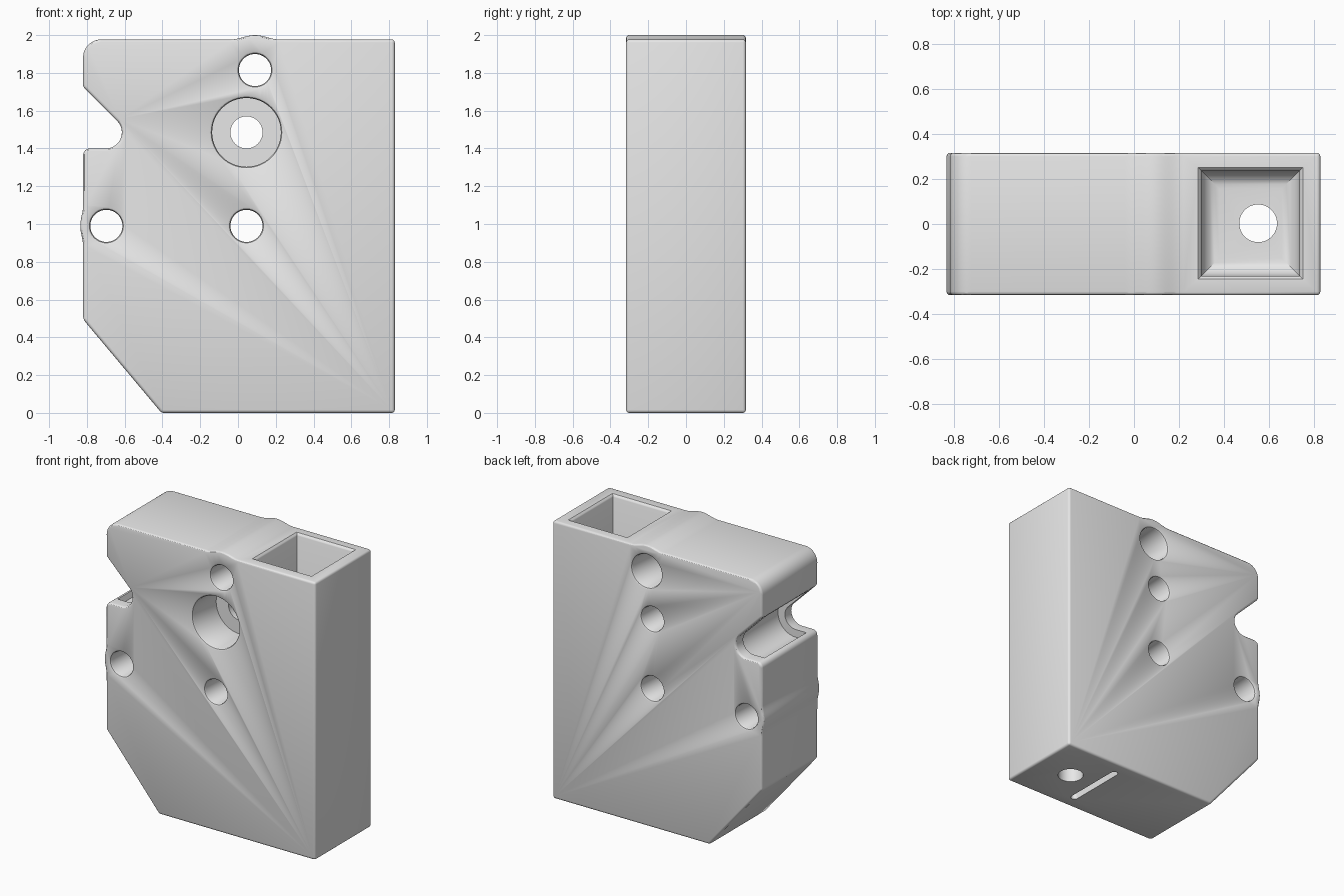
import bpy, bmesh, math

if "Cube" in bpy.data.objects:
    bpy.data.objects.remove(bpy.data.objects["Cube"])

HALF = 0.317          # half thickness of the block
grey = bpy.data.materials.new("light grey")
grey.diffuse_color = (0.8, 0.8, 0.8, 1)
grey.use_nodes = True
grey.node_tree.nodes["Principled BSDF"].inputs["Base Color"].default_value = grey.diffuse_color


def loft(name, rings):
    """Closed solid through a list of equal-length point rings."""
    bm = bmesh.new()
    vs = [[bm.verts.new(p) for p in ring] for ring in rings]
    n = len(vs[0])
    for a, b in zip(vs, vs[1:]):
        for i in range(n):
            j = (i + 1) % n
            bm.faces.new((a[i], a[j], b[j], b[i]))
    bm.faces.new(vs[0])
    bm.faces.new(vs[-1])
    bmesh.ops.recalc_face_normals(bm, faces=bm.faces)
    me = bpy.data.meshes.new(name)
    bm.to_mesh(me)
    bm.free()
    ob = bpy.data.objects.new(name, me)
    bpy.context.collection.objects.link(ob)
    me.materials.append(grey)
    return ob


def arc(cx, cz, r, a0, a1, n):
    out = []
    for i in range(n + 1):
        a = math.radians(a0 + (a1 - a0) * i / n)
        out.append((cx + r * math.cos(a), cz + r * math.sin(a)))
    return out


def slab(name, pts, y0, y1):
    return loft(name, [[(x, y, z) for x, z in pts] for y in (y0, y1)])


def turned(name, x, z, steps):
    """Round cutter along y, steps are (y, radius)."""
    return loft(name, [[(px, y, pz) for px, pz in arc(x, z, r, 0, 352.5, 47)]
                       for y, r in steps])


def wave(t):
    return 0.5 + 0.5 * math.cos(math.pi * t)


# Body outline with the two swellings beside the holes and the side notch
outline = [(0.83, 0), (0.83, 1.977)]
outline += [(0.09 - 0.13 * i / 8, 1.977 + 0.023 * wave(i / 8)) for i in range(-8, 9)]
outline += arc(-0.725, 1.882, 0.095, 90, 180, 12)
outline += [(-0.82, 1.725)]
outline += arc(-0.70, 1.485, 0.085, 45, -90, 18)
outline += arc(-0.785, 1.365, 0.035, 90, 180, 6)
outline += [(-0.82 - 0.015 * wave(i / 8), 0.99 - 0.11 * i / 8) for i in range(-8, 9)]
outline += [(-0.82, 0.495), (-0.405, 0)]
body = slab("block_body", outline, -HALF, HALF)
bev = body.modifiers.new("soft edges", 'BEVEL')
bev.width = 0.016
bev.segments = 3
bev.limit_method = 'ANGLE'
bev.angle_limit = math.radians(28)

# Cross holes with softened rims, optionally counterbored at one end
cutters = []


def hole(name, x, z, front=0.085, back=0.085, step=None):
    r = [(-HALF - 0.02, front + 0.014), (-HALF, front + 0.014),
         (-HALF + 0.005, front + 0.005), (-HALF + 0.014, front)]
    if step is not None:
        r += [(step, front), (step, back)]
    r += [(HALF - 0.014, back), (HALF - 0.005, back + 0.005),
          (HALF, back + 0.014), (HALF + 0.02, back + 0.014)]
    cutters.append(turned(name, x, z, r))


hole("top_hole", 0.09, 1.815, back=0.115, step=0.05)
hole("counterbored_hole", 0.045, 1.485, front=0.182, step=-0.05)
hole("middle_hole", 0.045, 0.99)
hole("side_hole", -0.697, 0.99)

# Deep square well from the top with a filleted floor
floor, fil = 0.6, 0.08
levels = [(2.02, 0.014), (1.977, 0.014), (1.968, 0.004), (1.96, 0)]
for i in range(7):
    a = math.radians(15 * i)
    levels.append((floor + fil * (1 - math.sin(a)), -fil * (1 - math.cos(a))))
cutters.append(loft("well", [
    [(0.30 - e, -0.232 - e, z), (0.738 + e, -0.232 - e, z),
     (0.738 + e, 0.237 + e, z), (0.30 - e, 0.237 + e, z)] for z, e in levels]))

# Drain from the well floor through the base
cutters.append(loft("drain", [[(x, y, z) for x, y in arc(0.553, 0.003, 0.084, 0, 352.5, 47)]
                              for z in (-0.05, floor + 0.03)]))

# Rounded slot in the base
ends = arc(0.345, 0.205, 0.025, 0, 180, 10) + arc(0.345, -0.205, 0.025, 180, 360, 10)
cutters.append(loft("base_slot", [[(x, y, z) for x, y in ends] for z in (-0.05, 0.25)]))

# Recess inside the side notch, leaving a wall on both faces
recess = [(-0.80, 1.69), (-0.79, 1.72), (-0.76, 1.743)]
recess += arc(-0.70, 1.485, 0.14, 45, -90, 16)
recess += [(-0.77, 1.36), (-0.79, 1.42)]
cutters.append(slab("notch_recess", recess, -0.235, 0.235))

for c in cutters:
    m = body.modifiers.new(c.name, 'BOOLEAN')
    m.object = c
    m.operation = 'DIFFERENCE'
    m.solver = 'EXACT'

# Bake the cuts and clear the helpers
bpy.context.view_layer.update()
dg = bpy.context.evaluated_depsgraph_get()
baked = bpy.data.meshes.new_from_object(body.evaluated_get(dg))
body.modifiers.clear()
body.data = baked
for c in cutters:
    bpy.data.objects.remove(c)

bpy.ops.object.select_all(action='DESELECT')
body.select_set(True)
bpy.context.view_layer.objects.active = body
bpy.ops.object.shade_smooth_by_angle(angle=math.radians(30))
